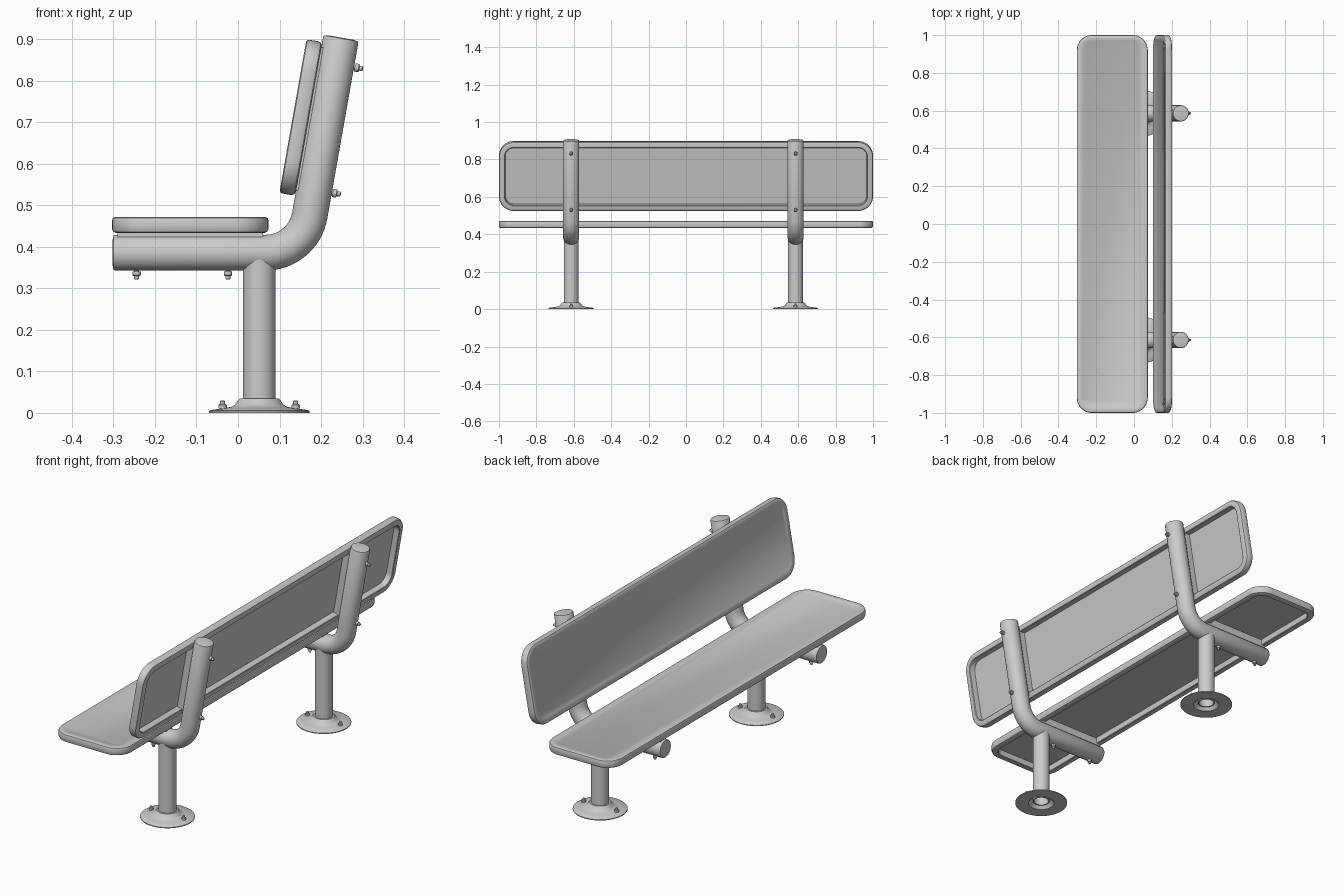
import bpy, bmesh
from math import sin, cos, tan, pi, radians

if "Cube" in bpy.data.objects:
    bpy.data.objects.remove(bpy.data.objects["Cube"])

TILT = radians(10)
SUPPORT_Y = (-0.614, 0.586)
TUBE_R, TUBE_Z = 0.043, 0.386
KNEE_X = 0.157            # where seat tube and back tube centre lines meet
POST_X = 0.051


def finish(name, bm):
    bmesh.ops.recalc_face_normals(bm, faces=bm.faces)
    me = bpy.data.meshes.new(name)
    bm.to_mesh(me)
    bm.free()
    ob = bpy.data.objects.new(name, me)
    bpy.context.collection.objects.link(ob)
    bpy.ops.object.select_all(action='DESELECT')
    bpy.context.view_layer.objects.active = ob
    ob.select_set(True)
    bpy.ops.object.shade_smooth_by_angle(angle=radians(35))
    return ob


def skin(bm, loops, closed=False):
    """Bridge equal vertex loops; cap both ends or close into a ring."""
    rings = [[bm.verts.new(p) for p in lp] for lp in loops]
    pairs = list(zip(rings, rings[1:]))
    if closed:
        pairs.append((rings[-1], rings[0]))
    else:
        bm.faces.new(rings[0])
        bm.faces.new(rings[-1])
    n = len(rings[0])
    for a, b in pairs:
        for i in range(n):
            j = (i + 1) % n
            bm.faces.new((a[i], a[j], b[j], b[i]))


def round_sweep(name, rings, y, segs=40, closed=False):
    """rings: (x, z, heading angle in the xz plane, radius)"""
    bm = bmesh.new()
    loops = []
    for x, z, h, r in rings:
        lp = []
        for i in range(segs):
            a = 2 * pi * i / segs
            k = r * cos(a)
            lp.append((x - sin(h) * k, y + r * sin(a), z + cos(h) * k))
        loops.append(lp)
    skin(bm, loops, closed)
    return finish(name, bm)


def bolt(name, x, z, h, y):
    prof = [(-0.006, 0.006), (0.002, 0.006), (0.002, 0.010), (0.011, 0.010),
            (0.013, 0.008), (0.013, 0.006), (0.020, 0.006), (0.022, 0.004)]
    round_sweep(name, [(x + cos(h) * t, z + sin(h) * t, h, r) for t, r in prof], y, 16)


def rounded_rect(w, l, r, z, n=10):
    pts = []
    for q, (sx, sy) in enumerate(((1, 1), (-1, 1), (-1, -1), (1, -1))):
        for i in range(n + 1):
            a = pi / 2 * (q + i / n)
            pts.append((sx * (w - r) + r * cos(a), sy * (l - r) + r * sin(a), z))
    return pts


def panel(name, x, z, rot):
    """Pressed pan: rolled rim, slightly sunk face, hollow behind."""
    prof = [(0.034, 0.010), (0.032, -0.017), (0.029, -0.0195), (0.010, -0.0195),
            (0.003, -0.0165), (0, -0.010), (0, 0.012), (0.002, 0.017),
            (0.007, 0.0195), (0.029, 0.0195), (0.032, 0.0175)]
    bm = bmesh.new()
    skin(bm, [rounded_rect(0.188 - d, 1 - d, 0.08 - d, h) for d, h in prof])
    ob = finish(name, bm)
    ob.location = (x, 0, z)
    ob.rotation_euler = (0, rot, 0)


def strap(name, x, z, rot, y):
    bm = bmesh.new()
    bmesh.ops.create_cube(bm, size=1)
    bmesh.ops.scale(bm, vec=(0.35, 0.04, 0.036), verts=bm.verts)
    ob = finish(name, bm)
    ob.location = (x, y, z)
    ob.rotation_euler = (0, rot, 0)


# Seat and backrest share the same pan
panel("seat", -0.115, 0.4525, 0)
panel("backrest", 0.1515, 0.7115, TILT - pi / 2)

UP = pi / 2 - TILT        # heading of the back tube
BEND_R = 0.108
tangent = BEND_R * tan(UP / 2)

for side, y in zip(("left", "right"), SUPPORT_Y):
    # Bent frame tube with slightly domed ends
    path = [(-0.302, TUBE_Z, 0, 0.030), (-0.300, TUBE_Z, 0, 0.041), (-0.297, TUBE_Z, 0, TUBE_R)]
    for i in range(17):
        a = UP * i / 16
        path.append((KNEE_X - tangent + BEND_R * sin(a),
                     TUBE_Z + BEND_R * (1 - cos(a)), a, TUBE_R))
    for t, r in ((0.520, TUBE_R), (0.524, 0.041), (0.526, 0.030)):
        path.append((KNEE_X + t * cos(UP), TUBE_Z + t * sin(UP), UP, r))
    round_sweep(side + "_frame_tube", path, y)

    # Post, open at the foot
    post = [(0.06, 0.034), (0.01, 0.034), (0.01, 0.0395), (0.384, 0.0395)]
    round_sweep(side + "_post", [(POST_X, z, pi / 2, r) for z, r in post], y)

    # Flared foot flange, hollow underneath
    flange = [(0.121, 0), (0.121, 0.004), (0.117, 0.007), (0.085, 0.011), (0.066, 0.015),
              (0.058, 0.020), (0.051, 0.031), (0.047, 0.035), (0.038, 0.035),
              (0.042, 0.020), (0.060, 0)]
    round_sweep(side + "_foot_flange", [(POST_X, z, pi / 2, r) for r, z in flange],
                y, 48, True)

    # Mounting straps between tubes and pans
    strap(side + "_seat_strap", -0.115, 0.442, 0, y)
    strap(side + "_back_strap", 0.162, 0.710, TILT - pi / 2, y)

    # Bolts: foot, seat tube, back tube
    for k, dx in enumerate((-0.088, 0.088)):
        bolt(f"{side}_foot_bolt_{k}", POST_X + dx, 0.008, pi / 2, y)
    for k, x in enumerate((-0.244, -0.024)):
        bolt(f"{side}_seat_bolt_{k}", x, TUBE_Z - TUBE_R, -pi / 2, y)
    for k, t in enumerate((0.154, 0.461)):
        bolt(f"{side}_back_bolt_{k}", KNEE_X + t * cos(UP) + TUBE_R * sin(UP),
             TUBE_Z + t * sin(UP) - TUBE_R * cos(UP), -TILT, y)
